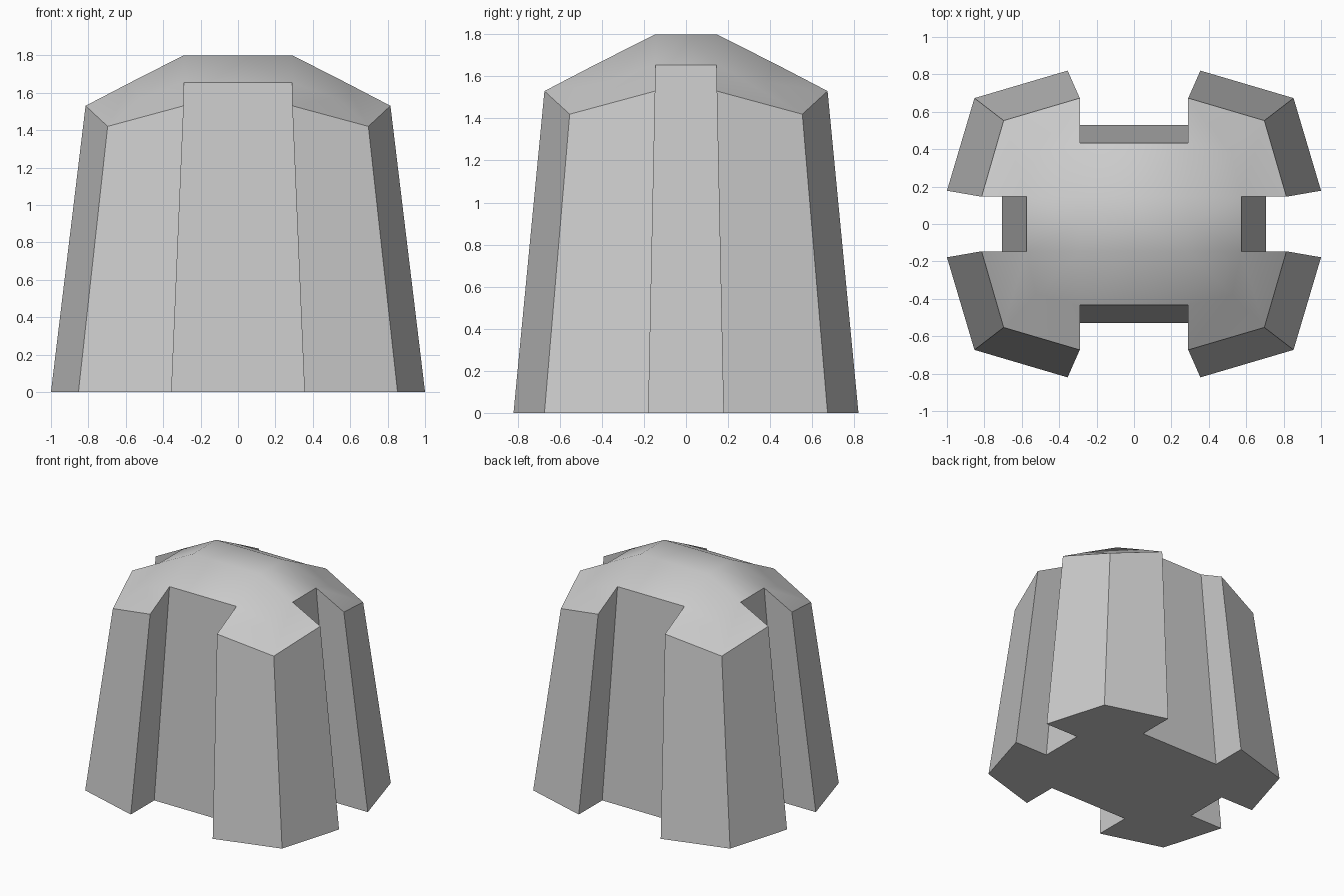
import bpy, bmesh
from math import radians

if "Cube" in bpy.data.objects:
    bpy.data.objects.remove(bpy.data.objects["Cube"])

bm = bmesh.new()

# One quadrant, from the +x midplane round to the +y midplane
base_xy = [(0.705, 0), (0.705, 0.178), (1.0, 0.178), (0.853, 0.673),
           (0.355, 0.82), (0.355, 0.53), (0, 0.53)]
rim_xyz = [(0.575, 0, 1.655), (0.575, 0.146, 1.655), (0.815, 0.146, 1.53),
           (0.697, 0.553, 1.42), (0.29, 0.673, 1.53), (0.29, 0.433, 1.655),
           (0, 0.433, 1.655)]
base = [bm.verts.new((x, y, 0)) for x, y in base_xy]
rim = [bm.verts.new(p) for p in rim_xyz]

# Tapered outer walls and recess walls
for i in range(len(base) - 1):
    bm.faces.new((base[i], base[i + 1], rim[i + 1], rim[i]))

# Flat underside
bm.faces.new([bm.verts.new((0, 0, 0))] + base)

# Domed top: flat centre, straight slopes and a sagging corner panel
centre, right, corner, back = [bm.verts.new(p) for p in (
    (0, 0, 1.8), (0.29, 0, 1.8), (0.29, 0.146, 1.8), (0, 0.146, 1.8))]
mid = bm.verts.new((0.523, 0.38, 1.57))
bm.faces.new((centre, right, corner, back))
bm.faces.new((right, rim[0], rim[1], corner))
bm.faces.new((back, corner, rim[5], rim[6]))
bm.faces.new((corner, rim[1], mid, rim[5]))
bm.faces.new((rim[1], rim[2], rim[3], mid))
bm.faces.new((mid, rim[3], rim[4], rim[5]))

# Mirror the quadrant across both axes and weld
for axis in (0, 1):
    geom = bm.verts[:] + bm.edges[:] + bm.faces[:]
    copy = bmesh.ops.duplicate(bm, geom=geom)["geom"]
    for v in copy:
        if isinstance(v, bmesh.types.BMVert):
            v.co[axis] *= -1
    bmesh.ops.remove_doubles(bm, verts=bm.verts[:], dist=0.0005)
bmesh.ops.recalc_face_normals(bm, faces=bm.faces[:])

mesh = bpy.data.meshes.new("notched_dome_block")
bm.to_mesh(mesh)
bm.free()
block = bpy.data.objects.new("notched_dome_block", mesh)
bpy.context.collection.objects.link(block)

# Smooth top, crisp walls
bpy.context.view_layer.objects.active = block
block.select_set(True)
bpy.ops.object.shade_smooth_by_angle(angle=radians(35))
